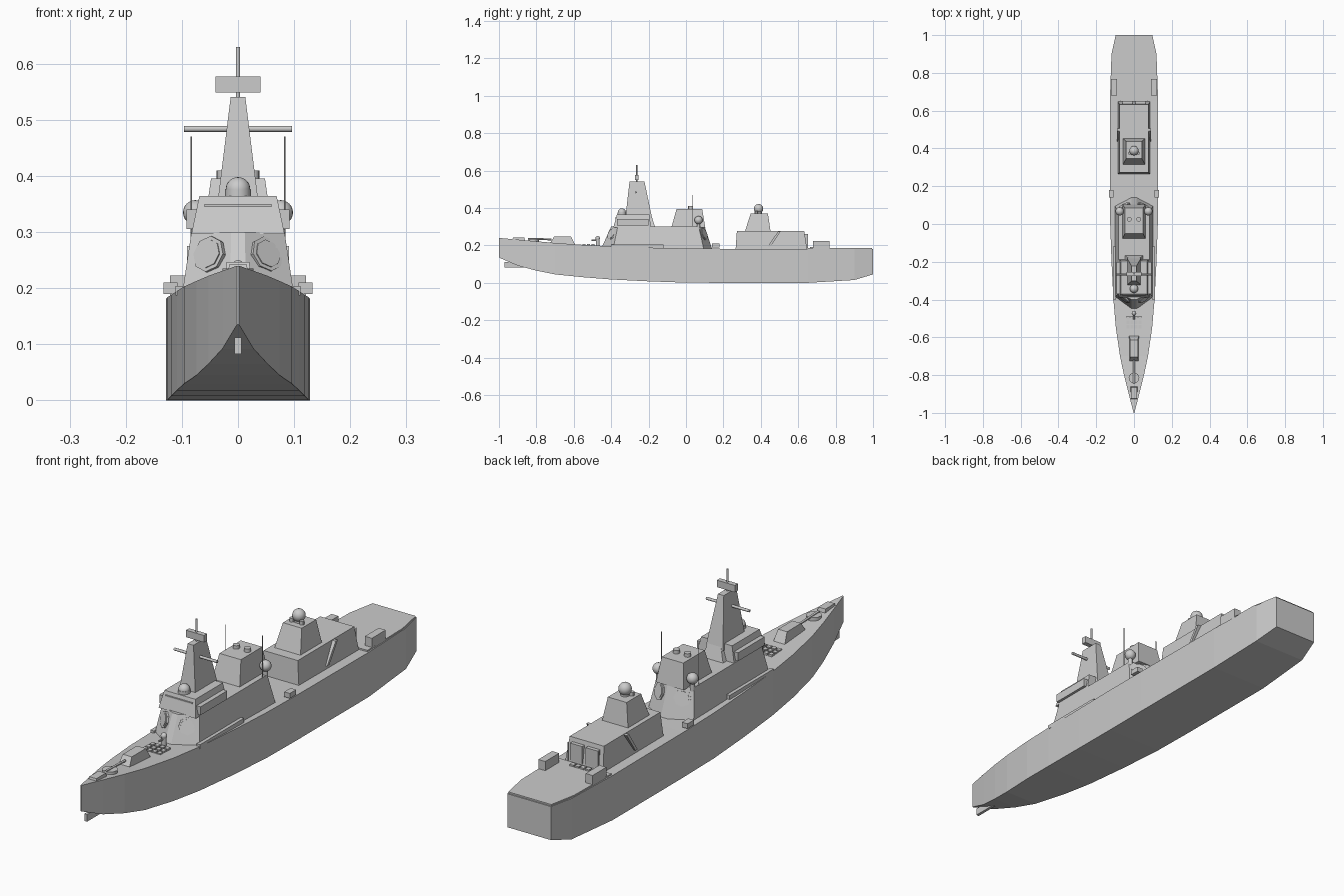
import bpy
from math import pi
from mathutils import Vector

if "Cube" in bpy.data.objects:
    bpy.data.objects.remove(bpy.data.objects["Cube"])


def mesh(name, verts, faces):
    me = bpy.data.meshes.new(name)
    me.from_pydata([tuple(v) for v in verts], [], faces)
    ob = bpy.data.objects.new(name, me)
    bpy.context.collection.objects.link(ob)
    return ob


def loft(name, rings):
    """Skin a stack of equal-length rings and cap both ends."""
    n = len(rings[0])
    verts = [v for r in rings for v in r]
    faces = [(k * n + i, k * n + (i + 1) % n, (k + 1) * n + (i + 1) % n, (k + 1) * n + i)
             for k in range(len(rings) - 1) for i in range(n)]
    last = (len(rings) - 1) * n
    faces += [tuple(reversed(range(n))), tuple(range(last, last + n))]
    return mesh(name, verts, faces)


def frustum(name, lo, hi):
    """Tapered box; lo and hi are (x0, x1, y0, y1, z)."""
    return loft(name, [[(a, c, z), (b, c, z), (b, d, z), (a, d, z)] for a, b, c, d, z in (lo, hi)])


def box(name, x0, x1, y0, y1, z0, z1):
    return frustum(name, (x0, x1, y0, y1, z0), (x0, x1, y0, y1, z1))


def smooth(ob):
    bpy.ops.object.shade_smooth_by_angle()
    return ob


def rod(name, a, b, r, sides=16):
    a, b = Vector(a), Vector(b)
    bpy.ops.mesh.primitive_cylinder_add(vertices=sides, radius=r, depth=(b - a).length, location=(a + b) / 2)
    ob = bpy.context.object
    ob.name = name
    ob.rotation_euler = (b - a).to_track_quat('Z', 'Y').to_euler()
    return smooth(ob) if sides > 8 else ob


def ball(name, loc, r):
    bpy.ops.mesh.primitive_uv_sphere_add(segments=20, ring_count=12, radius=r, location=loc)
    bpy.context.object.name = name
    return smooth(bpy.context.object)


# Hull: y, half width, deck height, bottom height
stations = [(-1, .002, .24, .135), (-.9, .028, .231, .092), (-.8, .053, .222, .065), (-.7, .074, .213, .045),
            (-.55, .096, .203, .03), (-.4, .109, .195, .018), (-.2, .119, .188, .008), (0, .126, .184, .001),
            (.2, .128, .182, 0), (.65, .128, .18, 0), (.9, .119, .18, .015), (1, .097, .18, .045)]
loft("hull", [[(-w, y, b), (w, y, b), (w, y, d), (-w, y, d)] for y, w, d, b in stations])
frustum("bow_bulb", (-.006, .006, -.97, -.87, .083), (-.006, .006, -.97, -.87, .112))
loft("flight_deck", [[(-w, y, .176), (w, y, .176), (w, y, .186), (-w, y, .186)]
                     for y, w in ((.65, .122), (.88, .118), (.995, .096))])

# Forward superstructure with angled corner facets


def ring(w, c, y_front, y_fcorner, y_rcorner, y_rear, z):
    return [(-c, y_front, z), (c, y_front, z), (w, y_fcorner, z), (w, y_rcorner, z),
            (c, y_rear, z), (-c, y_rear, z), (-w, y_rcorner, z), (-w, y_fcorner, z)]


base = ring(.101, .015, -.455, -.39, .095, .14, .18)
roof = ring(.083, .012, -.4, -.365, .068, .1, .3)
loft("forward_superstructure", [base, roof])

# Octagonal radar panels on the four facets
for i, j in ((1, 2), (3, 4), (5, 6), (7, 0)):
    p, q, t, u = Vector(base[i]), Vector(base[j]), Vector(roof[i]), Vector(roof[j])
    normal = (q - p).cross(t - p).normalized()
    centre = (p + q) / 2 * .33 + (t + u) / 2 * .67
    for r, h in ((.033, .004), (.026, .006)):
        rod("radar_panel", centre - normal * .004, centre + normal * h, r, 8)

# Bridge with its window strip and side wings
frustum("bridge", (-.083, .083, -.388, -.188, .297), (-.069, .069, -.37, -.195, .364))
box("bridge_visor", -.06, .06, -.379, -.365, .345, .35)

# Main mast, yard and top radar
frustum("mast", (-.038, .038, -.325, -.18, .34), (-.013, .013, -.302, -.222, .541))
frustum("mast_rear_step", (-.05, .05, -.2, -.165, .297), (-.025, .025, -.21, -.185, .36))
rod("yardarm", (-.096, -.268, .484), (.096, -.268, .484), .0055, 12)
box("mast_radar", -.04, .04, -.274, -.254, .549, .577)
rod("mast_pole", (0, -.264, .53), (0, -.264, .63), .004, 12)
rod("bridge_dome_base", (0, -.343, .36), (0, -.343, .376), .023)
ball("bridge_dome", (0, -.343, .376), .022)

# Funnel block
frustum("funnel", (-.062, .062, -.078, .103, .297), (-.048, .048, -.05, .086, .396))

# Aft hangar and director tower
frustum("hangar", (-.086, .086, .265, .648, .175), (-.076, .076, .272, .632, .277))
frustum("aft_tower", (-.058, .058, .315, .452, .275), (-.042, .042, .346, .438, .37))
rod("aft_dome_base", (0, .388, .365), (0, .388, .39), .017)
ball("aft_dome", (0, .388, .396), .025)
for k in range(4):
    box("deck_hatch", -.044 + k * .023, -.026 + k * .023, .662, .682, .18, .192)

# Foredeck: bow locker, capstan plate, gun, close defence mount
frustum("bow_locker", (-.018, .018, -.93, -.86, .222), (-.016, .016, -.925, -.865, .242))
rod("capstan_plate", (0, -.815, .215), (0, -.815, .235), .028, 16)
frustum("gun_turret", (-.026, .026, -.735, -.59, .2), (-.02, .02, -.705, -.615, .247))
rod("gun_barrel", (0, -.72, .232), (0, -.845, .236), .005, 12)
rod("defence_mount", (0, -.472, .19), (0, -.472, .235), .01)
ball("defence_mount_dome", (0, -.472, .238), .012)
rod("defence_barrel", (0, -.475, .226), (0, -.505, .228), .004, 8)

# Missile cell hatches
for i in range(4):
    for j in range(3):
        x, y = -.033 + i * .022, -.545 + j * .024
        box("missile_hatch", x - .008, x + .008, y - .009, y + .009, .19, .208)

# Paired fittings on both sides
for s in (-1, 1):
    def pair(name, x0, x1, *yz):
        return box(name, min(s * x0, s * x1), max(s * x0, s * x1), *yz)

    pair("bridge_wing", .07, .092, -.37, -.2, .306, .34)
    pair("side_rail", .095, .111, -.4, -.12, .187, .204)
    pair("side_locker", .108, .133, .14, .18, .19, .21)
    pair("aft_launcher", .09, .121, .68, .768, .18, .223)
    pair("hangar_door", .008, .062, .63, .65, .19, .26)
    rod("exhaust", (s * .025, .025, .39), (s * .025, .025, .41), .013)
    rod("tower_light", (s * .022, .375, .365), (s * .022, .375, .385), .009, 12)
    rod("side_dome_stand", (s * .076, .067, .285), (s * .076, .067, .32), .009)
    ball("side_dome", (s * .076, .067, .335), .022)
    rod("whip_antenna", (s * .083, .037, .295), (s * .083, .037, .47), .0014, 8)
    rod("deck_pole", (s * .07, .652, .18), (s * .07, .652, .262), .0015, 8)
    # Slanted ladder against the hangar side
    mesh_pts = [[(x, y, z) for y, z in ((.438, .195), (.452, .195), (.506, .275), (.492, .275))]
                for x in (s * .074, s * .091)]
    loft("hangar_ladder", mesh_pts if s < 0 else mesh_pts[::-1])

# Consistent outward normals on hand-built meshes
import bmesh
for ob in bpy.context.collection.objects:
    bm = bmesh.new()
    bm.from_mesh(ob.data)
    bmesh.ops.recalc_face_normals(bm, faces=bm.faces[:])
    bm.to_mesh(ob.data)
    bm.free()
